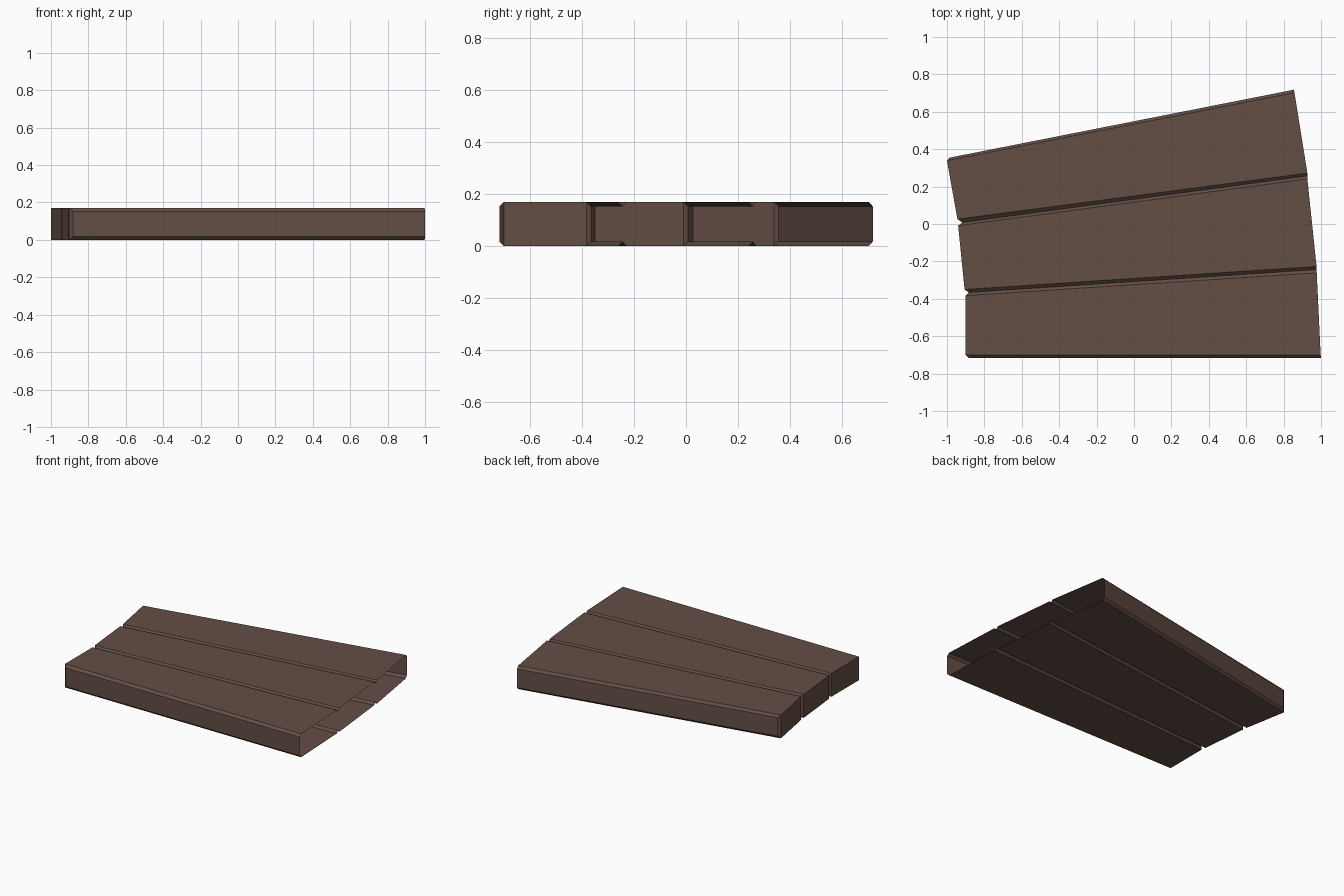
import bpy, bmesh

if "Cube" in bpy.data.objects:
    bpy.data.objects.remove(bpy.data.objects["Cube"])

H, C = 0.17, 0.017   # plank height and chamfer size

wood = bpy.data.materials.new("dark brown wood")
wood.diffuse_color = (0.127, 0.077, 0.060, 1)
wood.use_nodes = True
wood.node_tree.nodes["Principled BSDF"].inputs["Base Color"].default_value = wood.diffuse_color

# Rim lines (left point, right point) where neighbouring chamfers meet
rims = [((-0.882, -0.717), (1.0, -0.717)),
        ((-0.882, -0.366), (0.976, -0.244)),
        ((-0.918, 0.008), (0.927, 0.257)),
        ((-0.985, 0.355), (0.855, 0.718))]

# Flat top of each plank: front-left, front-right, back-right, back-left
planks = [[(-0.901, -0.700), (0.998, -0.700), (0.977, -0.261), (-0.901, -0.383)],
          [(-0.906, -0.350), (0.976, -0.227), (0.927, 0.241), (-0.940, -0.009)],
          [(-0.944, 0.026), (0.927, 0.272), (0.858, 0.702), (-1.0, 0.339)]]

bm = bmesh.new()


def face(*pts):
    bm.faces.new([bm.verts.new(p) for p in pts])


def at(p, z):
    return (p[0], p[1], z)


def edge_bevel(left, right, rim, wall):
    """Chamfers along one long edge, plus the side wall if it is outside."""
    rl, rr = rim
    face(at(left, H), at(right, H), at(rr, H - C), at(rl, H - C))
    face(at(left, 0), at(right, 0), at(rr, C), at(rl, C))
    face(at(left, 0), at(left, H), at(rl, H - C), at(rl, C))
    if wall:
        face(at(rl, C), at(rr, C), at(rr, H - C), at(rl, H - C))


for i, (fl, fr, br, bl) in enumerate(planks):
    # top, underside and closed left end; the right end stays open
    for z in (0, H):
        face(at(fl, z), at(fr, z), at(br, z), at(bl, z))
    face(at(fl, 0), at(fl, H), at(bl, H), at(bl, 0))
    edge_bevel(fl, fr, rims[i], i == 0)
    edge_bevel(bl, br, rims[i + 1], i == 2)

# Weld into one shell facing outwards
bmesh.ops.remove_doubles(bm, verts=bm.verts, dist=0.0005)
bmesh.ops.recalc_face_normals(bm, faces=bm.faces)
bm.normal_update()
top = max(bm.faces, key=lambda f: f.calc_center_median().z)
if top.normal.z < 0:
    bmesh.ops.reverse_faces(bm, faces=bm.faces)

mesh = bpy.data.meshes.new("fanned_planks")
bm.to_mesh(mesh)
bm.free()
mesh.materials.append(wood)
bpy.context.collection.objects.link(bpy.data.objects.new("fanned_planks", mesh))
